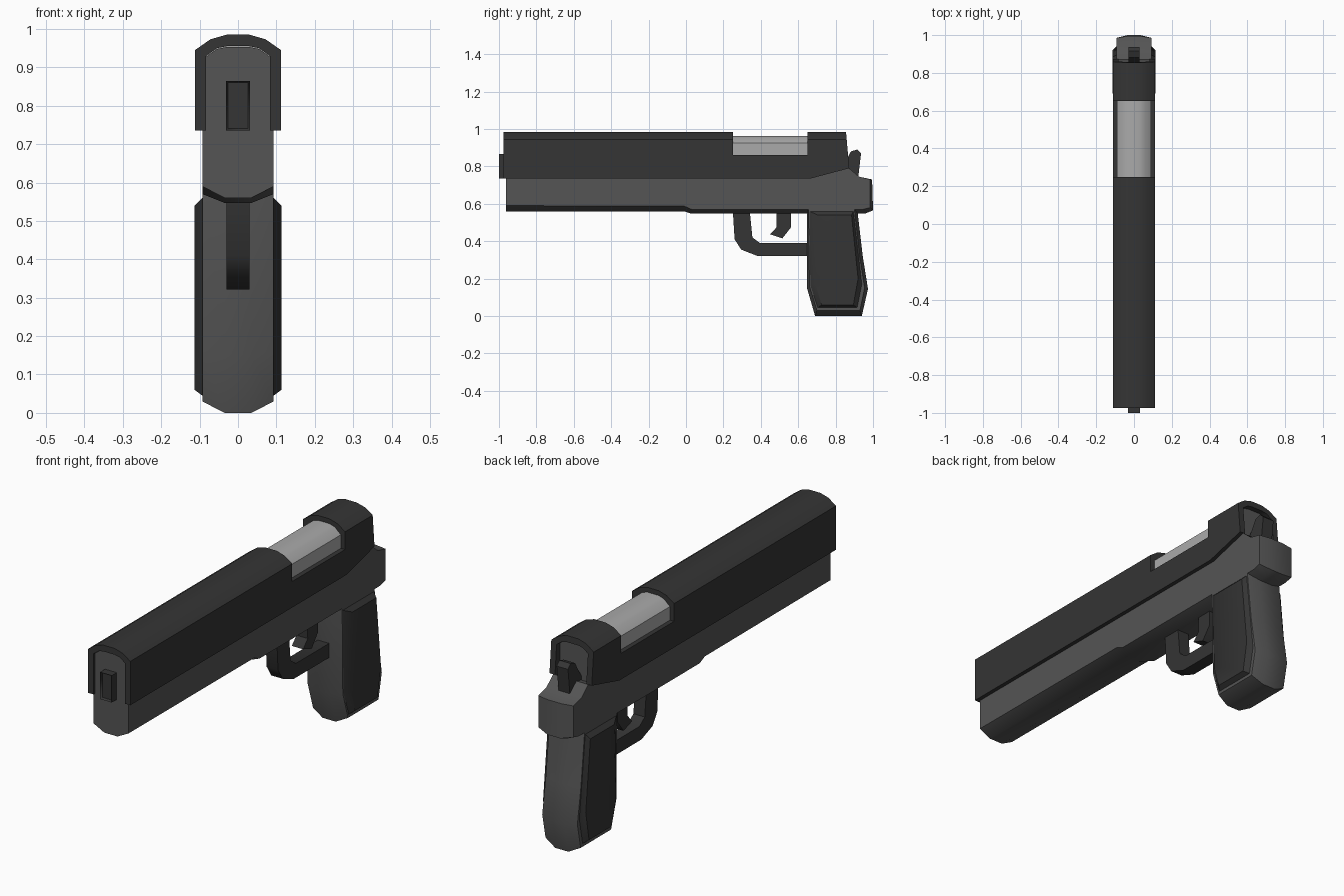
import bpy, bmesh, math

if "Cube" in bpy.data.objects:
    bpy.data.objects.remove(bpy.data.objects["Cube"])


def material(name, v):
    m = bpy.data.materials.new(name)
    m.diffuse_color = (v, v, v, 1)
    m.use_nodes = True
    m.node_tree.nodes["Principled BSDF"].inputs["Base Color"].default_value = m.diffuse_color
    return m


DARK, GREY, LIGHT = material("dark", 0.035), material("grey", 0.09), material("light", 0.4)


def loft(name, rings, mat, angle=40):
    """Skin a list of equal-length point rings and cap both ends."""
    bm = bmesh.new()
    loops = [[bm.verts.new(p) for p in ring] for ring in rings]
    n = len(rings[0])
    for a, b in zip(loops, loops[1:]):
        for i in range(n):
            j = (i + 1) % n
            bm.faces.new((a[i], a[j], b[j], b[i]))
    bm.faces.new(loops[0])
    bm.faces.new(loops[-1])
    bmesh.ops.recalc_face_normals(bm, faces=bm.faces)
    me = bpy.data.meshes.new(name)
    bm.to_mesh(me)
    bm.free()
    ob = bpy.data.objects.new(name, me)
    bpy.context.collection.objects.link(ob)
    me.materials.append(mat)
    smooth(ob, angle)
    return ob


def smooth(ob, angle):
    bpy.ops.object.select_all(action='DESELECT')
    bpy.context.view_layer.objects.active = ob
    ob.select_set(True)
    bpy.ops.object.shade_smooth_by_angle(angle=math.radians(angle))


def side_profile(name, layers, mat, angle=40):
    """layers: (x, outline in y,z)."""
    return loft(name, [[(x, y, z) for y, z in o] for x, o in layers], mat, angle)


def slab(name, outline, w, mat, angle=40):
    return side_profile(name, [(-w, outline), (w, outline)], mat, angle)


def rounded_slab(name, middle, side, mat):
    return side_profile(name, [(-.093, side), (-.035, middle), (.035, middle), (.093, side)], mat, 50)


def arch(half):
    return half + [(-x, z) for x, z in reversed(half)]


def along_y(name, section, y0, y1, mat):
    return loft(name, [[(x, y, z) for x, z in section] for y in (y0, y1)], mat)


# slide: arched shell trimmed to its side silhouette with the ejection port
outer = arch([(.112, .70), (.112, .945), (.072, .973), (.03, .985)])
inner = arch([(.083, .70), (.083, .93), (.055, .95), (.03, .955)])
slide = along_y("slide", outer + inner[::-1], -.975, .95, DARK)
trim = slab("slide_trim", [(-1.1, .735), (.665, .735), (.873, .79), (.845, 1.1), (.65, 1.1),
                           (.65, .86), (.25, .86), (.25, 1.1), (-1.1, 1.1)], .3, DARK)
trim.hide_render = True
cut = slide.modifiers.new("trim", 'BOOLEAN')
cut.operation, cut.solver, cut.object = 'INTERSECT', 'EXACT', trim
bpy.context.view_layer.objects.active = slide
bpy.ops.object.modifier_apply(modifier="trim")
bpy.data.objects.remove(trim)
smooth(slide, 40)

# core inside the slide, and the bright barrel showing through the port
along_y("slide_core", arch([(.083, .72), (.083, .928), (.055, .948), (.03, .953)]), -.962, .835, GREY)
along_y("barrel", arch([(.09, .80), (.09, .925), (.058, .953), (.03, .962)]), .25, .65, LIGHT)

# muzzle with a shallow recess
muzzle = along_y("muzzle", [(-.031, .736), (.031, .736), (.031, .865), (-.031, .865)], -1, -.95, DARK)
bm = bmesh.new()
bm.from_mesh(muzzle.data)
front = min(bm.faces, key=lambda f: f.calc_center_median().y)
bmesh.ops.inset_region(bm, faces=[front], thickness=.007, depth=-.012)
bm.to_mesh(muzzle.data)
bm.free()

# frame
top = [(.995, .73), (.925, .745), (.872, .79), (.665, .737), (-.962, .737)]
rounded_slab("frame",
             [(-.962, .56), (-.01, .56), (.03, .547), (.955, .547), (1.0, .565)] + top,
             [(-.962, .59), (-.01, .588), (.03, .57), (.945, .57), (.985, .58), (.985, .73)] [:5]
             + [(.985, .73)] + top[1:], GREY)

# grip
rounded_slab("grip",
             [(.647, .575), (.647, .15), (.69, 0), (.94, 0), (.973, .145), (.945, .32), (.915, .575)],
             [(.655, .575), (.66, .16), (.70, .03), (.93, .03), (.955, .15), (.928, .32), (.90, .575)], GREY)

# grip panels with bevelled rims
rim = [(.66, .56), (.665, .165), (.705, .045), (.915, .045), (.94, .17), (.895, .56)]
face = [(.705, .54), (.693, .17), (.725, .06), (.895, .06), (.92, .20), (.885, .54)]
panel = side_profile("grip_panels", [(.08, rim), (.093, rim), (.113, face)], DARK, 30)
panel.modifiers.new("mirror", 'MIRROR')

# trigger guard, trigger and hammer
slab("trigger_guard", [(.25, .57), (.26, .41), (.295, .355), (.38, .322), (.67, .322), (.67, .39),
                       (.395, .39), (.355, .42), (.34, .57)], .03, DARK)
slab("trigger", [(.483, .57), (.485, .475), (.45, .437), (.515, .415), (.562, .475), (.562, .57)], .03, DARK)
slab("hammer", [(.80, .75), (.86, .84), (.882, .88), (.915, .89), (.936, .87), (.92, .735), (.85, .72)],
     .03, DARK)
